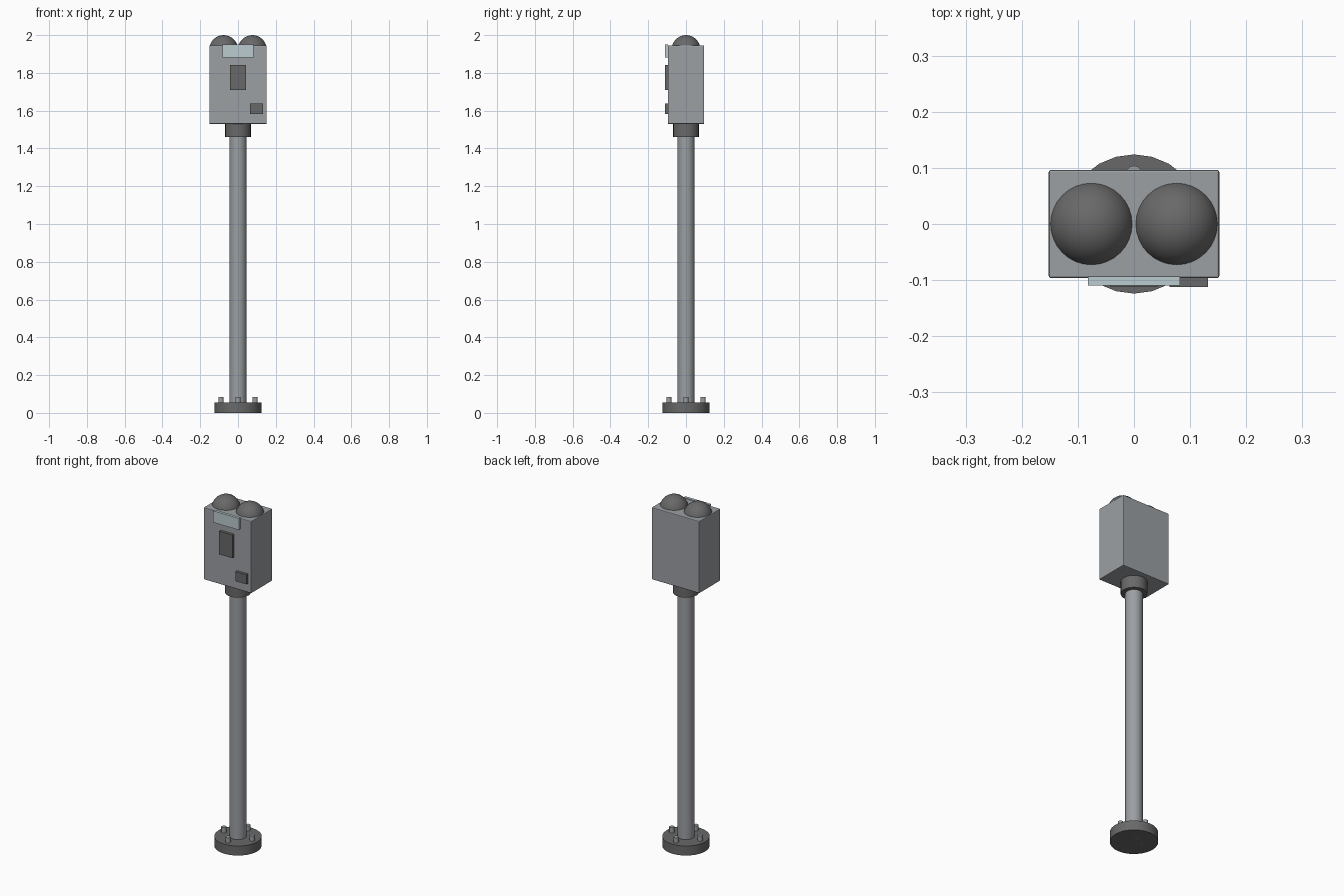
import bpy
import math

if "Cube" in bpy.data.objects:
    bpy.data.objects.remove(bpy.data.objects["Cube"], do_unlink=True)


def material(name, colour):
    mat = bpy.data.materials.new(name)
    mat.use_nodes = True
    mat.diffuse_color = (*colour, 1)
    mat.node_tree.nodes["Principled BSDF"].inputs["Base Color"].default_value = (*colour, 1)
    return mat


METAL = material("grey_metal", (0.33, 0.35, 0.37))
DARK = material("dark_grey", (0.14, 0.14, 0.14))
GLASS = material("pale_glass", (0.50, 0.60, 0.63))


def finish(name, mat, smooth=False):
    obj = bpy.context.object
    obj.name = name
    obj.data.materials.append(mat)
    if smooth:
        bpy.ops.object.shade_smooth_by_angle(angle=math.radians(40))
    return obj


def box(name, mat, x, y, z, bevel=0):
    """Box from (low, high) ranges, with optional rounded edges."""
    centre = [(a + b) / 2 for a, b in (x, y, z)]
    bpy.ops.mesh.primitive_cube_add(size=1, location=centre)
    obj = bpy.context.object
    obj.scale = [b - a for a, b in (x, y, z)]
    bpy.ops.object.transform_apply(location=False, rotation=False, scale=True)
    finish(name, mat)
    if bevel:
        mod = obj.modifiers.new("rounded_edges", "BEVEL")
        mod.width = bevel
        mod.segments = 2
    return obj


def cylinder(name, mat, radius, low, high, x=0, y=0, sides=24):
    bpy.ops.mesh.primitive_cylinder_add(vertices=sides, radius=radius, depth=high - low,
                                        location=(x, y, (low + high) / 2))
    return finish(name, mat, smooth=True)


# Base plate, bolts, pole and collar
cylinder("base_plate", DARK, 0.124, 0, 0.055)
for i in range(4):
    angle = i * math.pi / 2
    cylinder(f"anchor_bolt_{i + 1}", METAL, 0.014, 0.05, 0.085,
             0.09 * math.cos(angle), 0.09 * math.sin(angle), sides=12)
cylinder("pole", METAL, 0.045, 0, 1.48)
cylinder("collar", DARK, 0.068, 1.46, 1.535)

# Housing with twin domes
box("housing", METAL, (-0.152, 0.152), (-0.0965, 0.0965), (1.53, 1.945), bevel=0.004)
for side, x in (("right", -0.076), ("left", 0.076)):
    bpy.ops.mesh.primitive_uv_sphere_add(segments=32, ring_count=16, radius=0.076,
                                         location=(x, 0, 1.924))
    finish(f"{side}_dome", DARK, smooth=True)

# Front fittings
box("display_window", GLASS, (-0.082, 0.082), (-0.11, -0.094), (1.882, 1.949))
box("coin_panel", DARK, (-0.042, 0.042), (-0.112, -0.09), (1.71, 1.843))
box("return_slot", DARK, (0.063, 0.132), (-0.112, -0.09), (1.583, 1.638))
